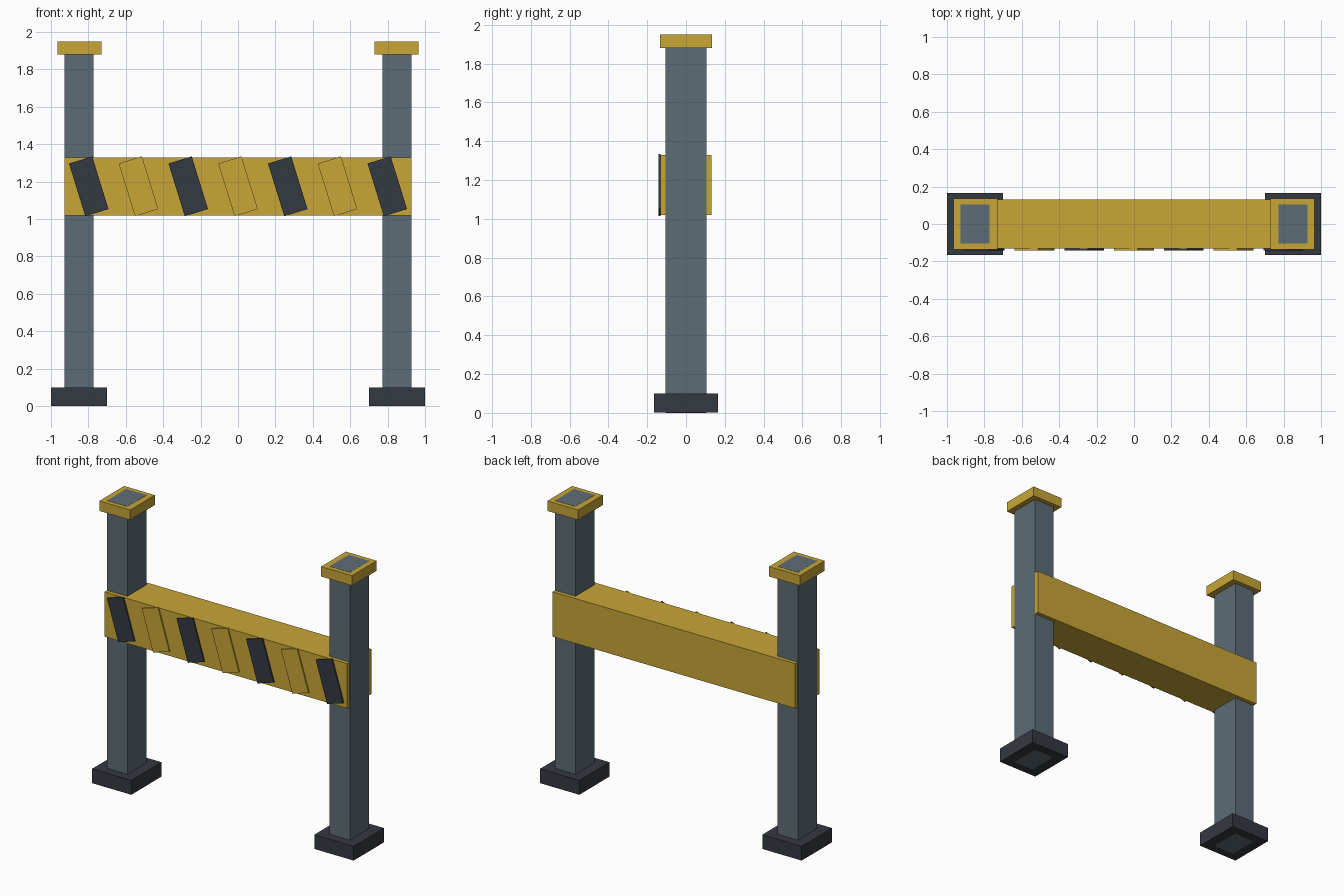
import bpy

if "Cube" in bpy.data.objects:
    bpy.data.objects.remove(bpy.data.objects["Cube"], do_unlink=True)


def material(name, rgb):
    mat = bpy.data.materials.new(name)
    mat.use_nodes = True
    mat.diffuse_color = (*rgb, 1)
    mat.node_tree.nodes["Principled BSDF"].inputs["Base Color"].default_value = (*rgb, 1)
    return mat


yellow = material("safety_yellow", (0.58, 0.38, 0.038))
steel = material("blue_grey_steel", (0.11, 0.15, 0.178))
dark = material("dark_charcoal", (0.034, 0.04, 0.052))


def box(name, centre, size, mat, tilt=0):
    bpy.ops.mesh.primitive_cube_add(size=1, location=centre, rotation=(0, tilt, 0))
    obj = bpy.context.object
    obj.name = name
    obj.scale = size
    obj.data.materials.append(mat)
    return obj


# Posts run right through their feet and caps, a hair proud of them
LIP = 0.001
for side, s in (("left", 1), ("right", -1)):
    box(f"{side}_foot", (s * 0.85, 0, 0.05 + LIP / 2), (0.3, 0.33, 0.1 - LIP), dark)
    box(f"{side}_post", (s * 0.85, 0, 0.975), (0.155 + LIP, 0.21, 1.95), steel)
    box(f"{side}_cap", (s * 0.848, 0, 1.915 - LIP / 2), (0.235, 0.27, 0.07 - LIP), yellow)

# Cross beam wrapping the posts
box("cross_beam", (0, 0, 1.175), (1.855, 0.264, 0.31), yellow)

# Slanted warning plates on the front, alternating dark and yellow
for i in range(7):
    box(f"warning_stripe_{i + 1}", ((i - 3) * 0.266, -0.1365, 1.175),
        (0.13, 0.009, 0.295), yellow if i % 2 else dark, tilt=-0.3)
